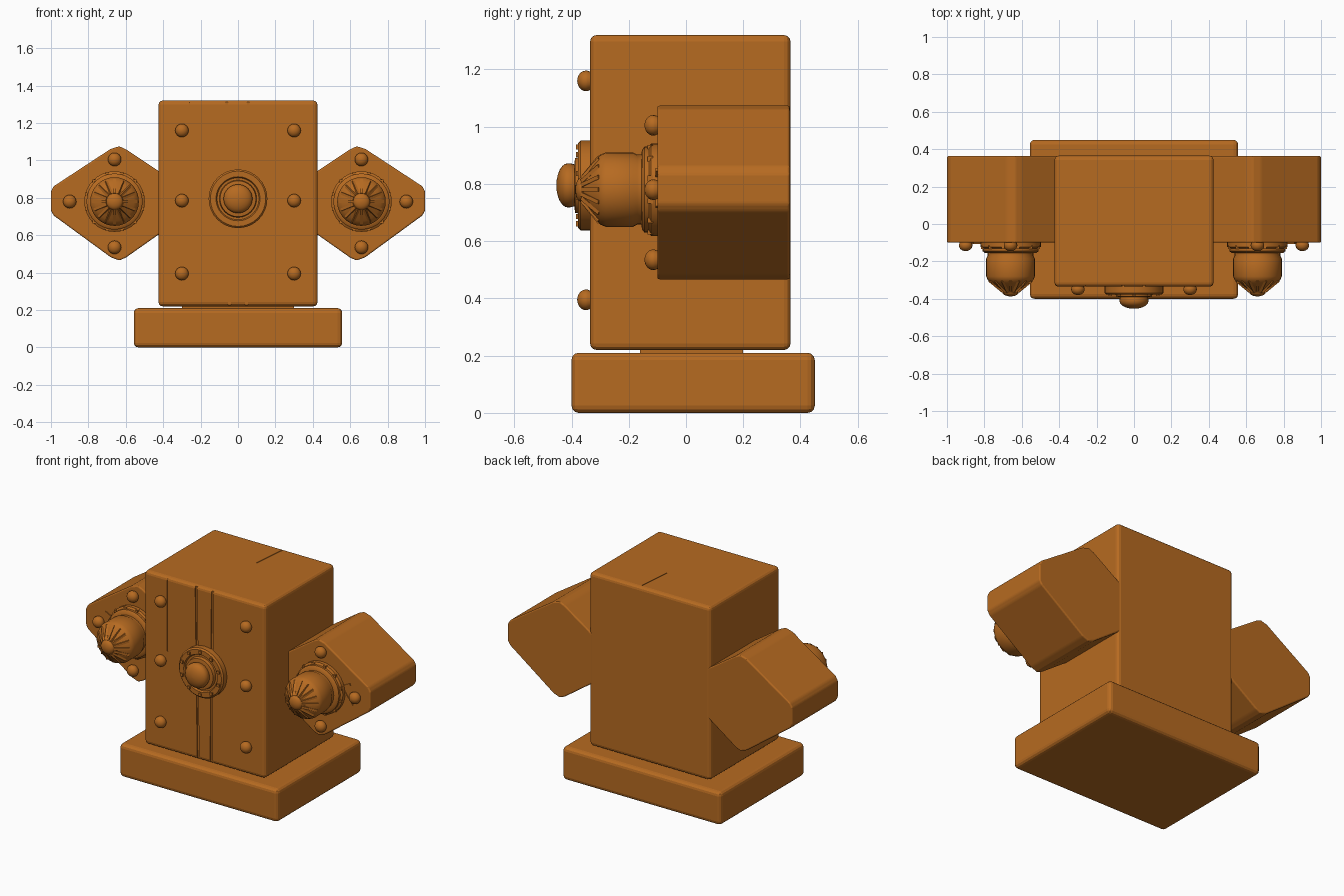
import bpy, bmesh, math
from mathutils import Vector, Matrix

cube = bpy.data.objects.get("Cube")
if cube:
    bpy.data.objects.remove(cube, do_unlink=True)

mat = bpy.data.materials.new("burnt_orange")
mat.use_nodes = True
colour = (0.47, 0.145, 0.015, 1)
mat.diffuse_color = colour
bsdf = mat.node_tree.nodes["Principled BSDF"]
bsdf.inputs["Base Color"].default_value = colour
bsdf.inputs["Roughness"].default_value = 0.8


def finish(name, bm, bevel=0):
    bmesh.ops.recalc_face_normals(bm, faces=bm.faces)
    if bevel:
        bmesh.ops.bevel(bm, geom=bm.edges[:], offset=bevel, segments=3,
                        profile=0.5, affect='EDGES', clamp_overlap=True)
    mesh = bpy.data.meshes.new(name)
    bm.to_mesh(mesh)
    bm.free()
    mesh.materials.append(mat)
    obj = bpy.data.objects.new(name, mesh)
    bpy.context.collection.objects.link(obj)
    return obj


def select(obj):
    bpy.ops.object.select_all(action='DESELECT')
    obj.select_set(True)
    bpy.context.view_layer.objects.active = obj


def prism(name, outline, y0, y1, bevel):
    """Extrude an x-z outline along y."""
    bm = bmesh.new()
    front = [bm.verts.new((x, y0, z)) for x, z in outline]
    back = [bm.verts.new((x, y1, z)) for x, z in outline]
    bm.faces.new(front)
    bm.faces.new(back[::-1])
    for i in range(len(outline)):
        bm.faces.new((front[i - 1], back[i - 1], back[i], front[i]))
    return finish(name, bm, bevel)


def block(name, x, y0, y1, z0, z1, bevel):
    return prism(name, [(-x, z0), (x, z0), (x, z1), (-x, z1)], y0, y1, bevel)


def lathe(name, profile, centre, sides=32):
    """Turn (radius, depth) pairs about an axis that points to the front."""
    bm = bmesh.new()
    cx, cy, cz = centre
    rings = []
    for r, d in profile:
        rings.append([bm.verts.new((cx + r * math.cos(a), cy - d, cz + r * math.sin(a)))
                      for a in (2 * math.pi * i / sides for i in range(sides))])
    for lo, hi in zip(rings, rings[1:]):
        for i in range(sides):
            j = (i + 1) % sides
            bm.faces.new((lo[i], lo[j], hi[j], hi[i]))
    bm.faces.new(rings[0])
    bm.faces.new(rings[-1])
    select(finish(name, bm))
    bpy.ops.object.shade_smooth_by_angle(angle=math.radians(35))


def dome(r, d, height, steps=6):
    """Profile of a rounded end, from radius r at depth d."""
    return [(max(r * math.cos(t), 0.002), d + height * math.sin(t))
            for t in (math.pi / 2 * i / steps for i in range(steps + 1))]


def bars(name, ends, width):
    """Square bars between pairs of points, in one object."""
    bm = bmesh.new()
    for a, b in ends:
        a, b = Vector(a), Vector(b)
        m = Matrix.Translation((a + b) / 2) @ (b - a).to_track_quat('Z', 'Y').to_matrix().to_4x4()
        m = m @ Matrix.Diagonal((width, width, (b - a).length, 1))
        bmesh.ops.create_cube(bm, size=1, matrix=m)
    return finish(name, bm)


def carve(obj, ends, width):
    """Cut narrow grooves into an object."""
    cutter = bars("groove_cutter", ends, width)
    cutter.hide_render = True
    mod = obj.modifiers.new("grooves", 'BOOLEAN')
    mod.operation = 'DIFFERENCE'
    mod.solver = 'EXACT'
    mod.object = cutter
    select(obj)
    bpy.ops.object.modifier_apply(modifier=mod.name)
    bpy.data.objects.remove(cutter, do_unlink=True)


def rivet(name, x, y, z):
    lathe(name, [(0.03, -0.005), (0.036, 0.01)] + dome(0.036, 0.015, 0.03), (x, y, z), 16)


def studs(name, cx, y, cz, radius, count):
    ends = []
    for i in range(count):
        a = 2 * math.pi * (i + 0.5) / count
        p = Vector((cx + radius * math.cos(a), y, cz + radius * math.sin(a)))
        ends.append((p + Vector((0, 0.01, 0)), p - Vector((0, 0.008, 0))))
    bars(name, ends, 0.018)


# Plinth and the short neck that carries the body
block("base", 0.557, -0.4, 0.45, 0, 0.21, 0.025)
block("neck", 0.3, -0.16, 0.2, 0.19, 0.24, 0)

# Body with plank seams on the front and a crack on top
FRONT = -0.335
body = block("body", 0.425, FRONT, 0.365, 0.22, 1.32, 0.022)
carve(body, [((-0.06, FRONT, 1.35), (-0.045, FRONT, 0.2)),
             ((0.055, FRONT, 1.35), (0.045, FRONT, 0.2))], 0.014)
carve(body, [((-0.26, FRONT, 1.35), (-0.26, FRONT, 0.85)),
             ((0.05, 0.12, 1.32), (0.07, 0.34, 1.32))], 0.006)

for side in (-1, 1):
    for z in (1.16, 0.785, 0.395):
        rivet("body_rivet", side * 0.3, FRONT, z)

# Central boss: flange, collar, knob and ring of studs
HUB = 0.795
lathe("boss_flange", [(0.157, -0.01), (0.157, 0.033), (0.148, 0.042), (0.118, 0.042),
                      (0.112, 0.032), (0.1, 0.032), (0.096, 0.052), (0.08, 0.055)],
      (0, FRONT, HUB))
lathe("boss_knob", [(0.06, 0.02), (0.072, 0.05), (0.077, 0.07)] + dome(0.077, 0.078, 0.04),
      (0, FRONT, HUB))
studs("boss_studs", 0, FRONT - 0.042, HUB, 0.134, 10)

# Side pods with their nozzles
POD, AXIS_X, AXIS_Z = -0.1, 0.66, 0.78
outline = [(0.6, 1.06), (0.635, 1.075), (0.68, 1.062), (0.985, 0.862), (1.0, 0.835),
           (1.0, 0.73), (0.985, 0.705), (0.68, 0.482), (0.635, 0.465), (0.6, 0.48),
           (0.33, 0.67), (0.33, 0.88)]
for side, word in ((-1, "right"), (1, "left")):
    prism(word + "_pod", [(side * x, z) for x, z in outline], POD, 0.363, 0.008)
    bars(word + "_pod_chevron",
         [((side * 0.875, POD, 0.72), (side * 0.82, POD, 0.79)),
          ((side * 0.86, POD, 0.85), (side * 0.82, POD, 0.83))], 0.012)
    cx = side * AXIS_X
    for x, z in ((0.66, 1.005), (0.66, 0.535), (0.9, 0.78)):
        rivet(word + "_pod_rivet", side * x, POD, z)
    lathe(word + "_nozzle",
          [(0.162, -0.01), (0.162, 0.022), (0.15, 0.03), (0.15, 0.045), (0.138, 0.054),
           (0.122, 0.056), (0.122, 0.07), (0.13, 0.085), (0.13, 0.18), (0.122, 0.2),
           (0.104, 0.215), (0.088, 0.228), (0.045, 0.258)]
          + dome(0.045, 0.262, 0.025), (cx, POD, AXIS_Z))
    studs(word + "_nozzle_studs", cx, POD - 0.026, AXIS_Z, 0.153, 12)
    # Ribs fanning over the nozzle cone
    ribs = []
    for i in range(16):
        a = 2 * math.pi * i / 16
        c, s = math.cos(a), math.sin(a)
        ribs.append(((cx + 0.115 * c, POD - 0.202, AXIS_Z + 0.115 * s),
                     (cx + 0.042 * c, POD - 0.262, AXIS_Z + 0.042 * s)))
    bars(word + "_nozzle_ribs", ribs, 0.014)
